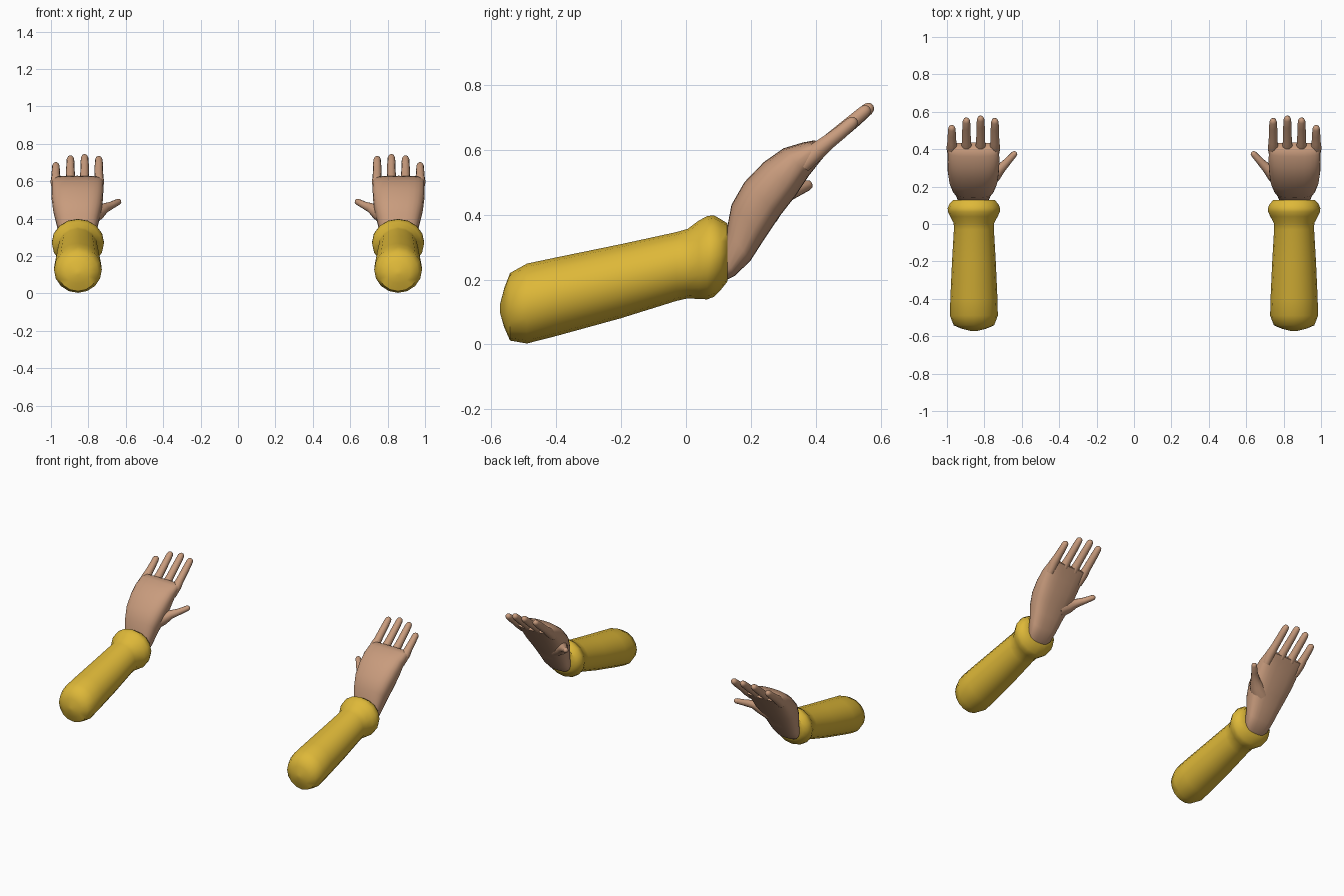
import bpy, bmesh, math
from mathutils import Vector

if "Cube" in bpy.data.objects:
    bpy.data.objects.remove(bpy.data.objects["Cube"])


def material(name, color):
    m = bpy.data.materials.new(name)
    m.diffuse_color = (*color, 1)
    m.use_nodes = True
    m.node_tree.nodes["Principled BSDF"].inputs["Base Color"].default_value = m.diffuse_color
    return m


YELLOW = material("yellow cloth", (0.73, 0.48, 0.04))
SKIN = material("skin", (0.58, 0.33, 0.205))


def loft(name, rings, mat, side, n=16, power=1.0):
    """Skin a row of rings (centre, half-axis u, half-axis v); side mirrors in x."""
    bm = bmesh.new()
    loops = []
    for c, u, v in rings:
        loop = []
        for i in range(n):
            a = 2 * math.pi * i / n
            ca, sa = math.cos(a), math.sin(a)
            p = (c + u * math.copysign(abs(ca) ** power, ca)
                 + v * math.copysign(abs(sa) ** power, sa))
            loop.append(bm.verts.new((p.x * side, p.y, p.z)))
        loops.append(loop)
    for a, b in zip(loops, loops[1:]):
        for i in range(n):
            j = (i + 1) % n
            bm.faces.new((a[i], a[j], b[j], b[i]))
    bm.faces.new(loops[0])
    bm.faces.new(loops[-1])
    bmesh.ops.recalc_face_normals(bm, faces=bm.faces)
    me = bpy.data.meshes.new(name)
    bm.to_mesh(me)
    bm.free()
    ob = bpy.data.objects.new(name, me)
    me.materials.append(mat)
    bpy.context.collection.objects.link(ob)
    bpy.ops.object.select_all(action='DESELECT')
    ob.select_set(True)
    bpy.context.view_layer.objects.active = ob
    bpy.ops.object.shade_smooth_by_angle(angle=math.radians(50))
    return ob


def digit(name, points, side):
    """Round tube through (position, radius) points with a domed tip."""
    pts = [(Vector(p), r) for p, r in points]
    tip, r = pts[-1]
    d = (tip - pts[-2][0]).normalized()
    pts[-1] = (tip - d * r, r)
    pts += [(tip - d * r * 0.4, r * 0.8), (tip - d * r * 0.1, r * 0.43), (tip, r * 0.08)]
    rings = []
    for i, (p, rad) in enumerate(pts):
        t = (pts[min(i + 1, len(pts) - 1)][0] - pts[max(i - 1, 0)][0]).normalized()
        u = t.cross(Vector((0, -0.65, 0.76))).normalized()
        rings.append((p, u * rad, t.cross(u) * rad))
    loft(name, rings, SKIN, side, 10)


# Sleeve sections: y, centre z, half width, half height
SLEEVE = [(-0.573, 0.11, 0.012, 0.012), (-0.56, 0.113, 0.065, 0.06),
          (-0.542, 0.116, 0.108, 0.104), (-0.49, 0.126, 0.128, 0.123),
          (-0.40, 0.147, 0.126, 0.121), (-0.2, 0.195, 0.117, 0.114),
          (-0.03, 0.24, 0.107, 0.106), (0.005, 0.249, 0.108, 0.107),
          (0.04, 0.261, 0.127, 0.121), (0.065, 0.267, 0.139, 0.128),
          (0.085, 0.272, 0.14, 0.126), (0.107, 0.277, 0.131, 0.109),
          (0.127, 0.283, 0.112, 0.09), (0.129, 0.283, 0.07, 0.06)]

# Palm sections: outer y, z, inner y, z, half width
PALM = [(0.095, 0.24, 0.108, 0.19, 0.05), (0.11, 0.29, 0.15, 0.211, 0.083),
        (0.127, 0.36, 0.198, 0.257, 0.094), (0.14, 0.43, 0.243, 0.327, 0.112),
        (0.18, 0.50, 0.29, 0.397, 0.13), (0.24, 0.562, 0.337, 0.457, 0.138),
        (0.30, 0.604, 0.377, 0.518, 0.139), (0.36, 0.622, 0.415, 0.566, 0.138),
        (0.397, 0.629, 0.435, 0.59, 0.136), (0.408, 0.622, 0.43, 0.598, 0.128)]

# Fingers: name, x, tip y, tip z
FINGERS = [("index", 0.744, 0.562, 0.728), ("middle", 0.820, 0.575, 0.738),
           ("ring", 0.896, 0.565, 0.731), ("little", 0.974, 0.525, 0.695)]

for label, side in (("right", 1), ("left", -1)):
    # Sleeve with a flared cuff
    loft(label + "_sleeve",
         [(Vector((0.856, y, z)), Vector((w, 0, 0)), Vector((0, 0, h)))
          for y, z, w, h in SLEEVE], YELLOW, side, 16)

    # Curved palm
    rings = []
    for y0, z0, y1, z1, w in PALM:
        a, b = Vector((0.859, y0, z0)), Vector((0.859, y1, z1))
        rings.append(((a + b) / 2, Vector((w, 0, 0)), (a - b) / 2))
    loft(label + "_palm", rings, SKIN, side, 24, 0.72)

    # Four fingers, rooted inside the palm
    for name, x, ty, tz in FINGERS:
        digit(label + "_" + name + "_finger",
              [((x * 0.96 + 0.034, 0.36, 0.55), 0.024),
               ((x, 0.405, 0.597), 0.029),
               ((x, 0.44, 0.625), 0.024),
               ((x, ty - 0.05, tz - 0.043), 0.022),
               ((x, ty, tz), 0.02)], side)

    # Thumb, broad at its root
    digit(label + "_thumb",
          [((0.80, 0.235, 0.41), 0.055), ((0.745, 0.268, 0.438), 0.042),
           ((0.712, 0.297, 0.457), 0.027), ((0.675, 0.335, 0.472), 0.02),
           ((0.63, 0.385, 0.495), 0.017)], side)
